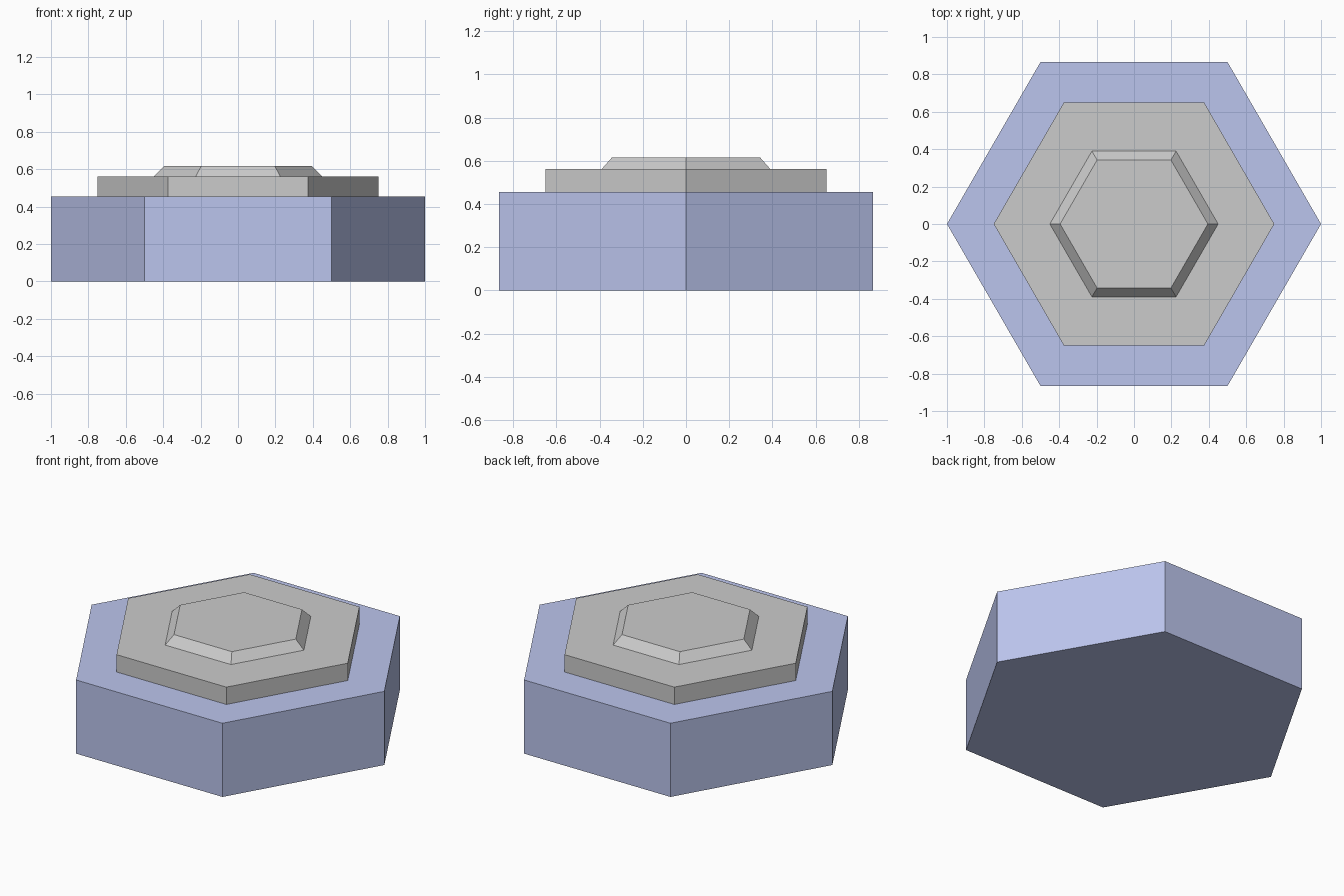
import bpy, bmesh
from math import cos, sin, tau

if "Cube" in bpy.data.objects:
    bpy.data.objects.remove(bpy.data.objects["Cube"])


def hex_block(name, r_bottom, r_top, z0, z1, material=None):
    """Six-sided block with corners on the x axis, optionally tapered."""
    bm = bmesh.new()
    rings = [[bm.verts.new((r * cos(i * tau / 6), r * sin(i * tau / 6), z)) for i in range(6)]
             for r, z in ((r_bottom, z0), (r_top, z1))]
    low, high = rings
    bm.faces.new(low[::-1])
    bm.faces.new(high)
    for i in range(6):
        j = (i + 1) % 6
        bm.faces.new((low[i], low[j], high[j], high[i]))
    mesh = bpy.data.meshes.new(name)
    bm.to_mesh(mesh)
    bm.free()
    if material:
        mesh.materials.append(material)
    obj = bpy.data.objects.new(name, mesh)
    bpy.context.collection.objects.link(obj)
    return obj


blue = bpy.data.materials.new("blue")
blue.diffuse_color = (0.5, 0.56, 0.85, 1)
blue.use_nodes = True
blue.node_tree.nodes["Principled BSDF"].inputs["Base Color"].default_value = blue.diffuse_color

# Coloured base, grey step and bevelled cap
hex_block("base", 1.0, 1.0, 0.0, 0.455, blue)
hex_block("step", 0.75, 0.75, 0.455, 0.562)
hex_block("cap", 0.45, 0.395, 0.562, 0.616)
